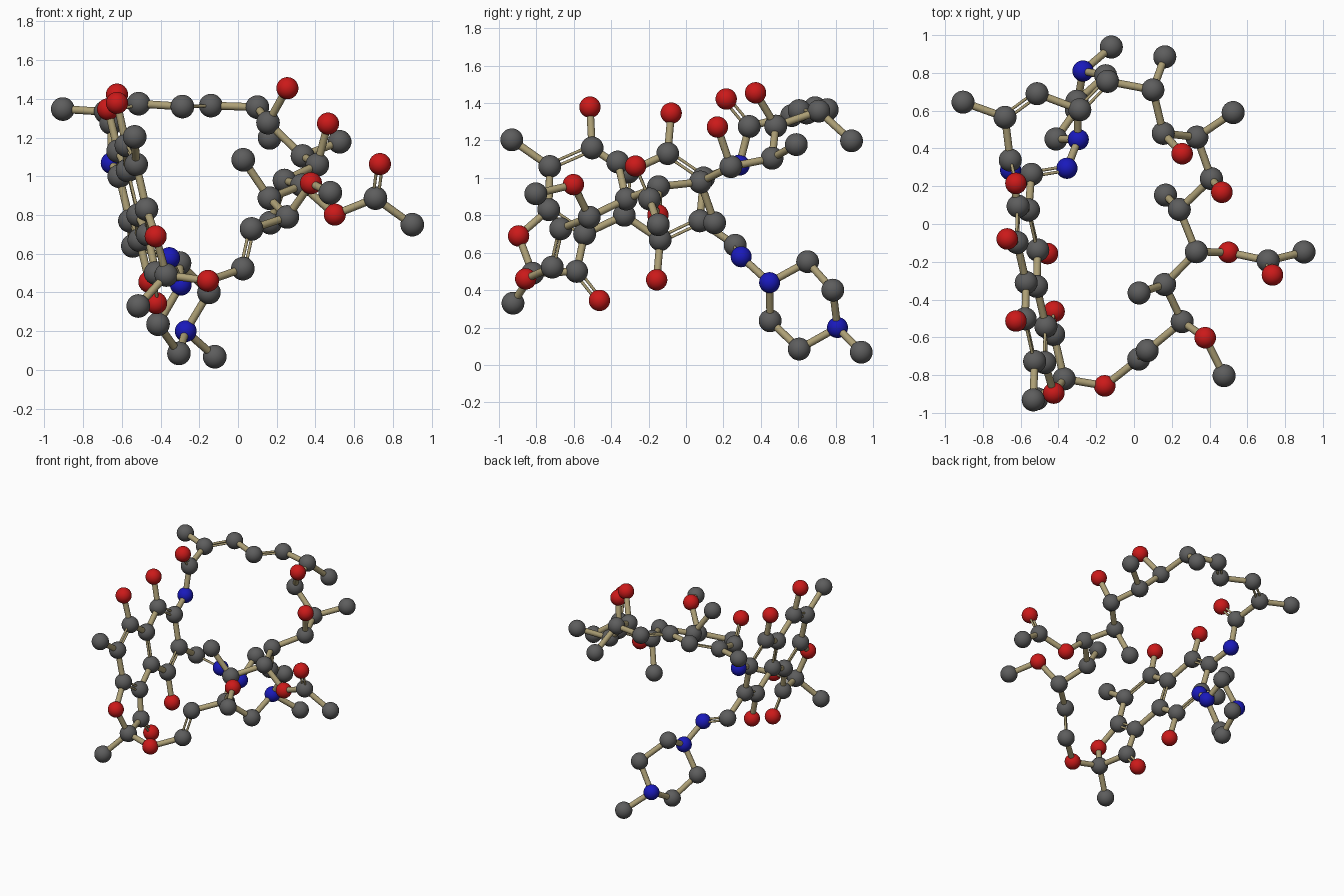
import bpy, bmesh
from mathutils import Vector

if "Cube" in bpy.data.objects:
    bpy.data.objects.remove(bpy.data.objects["Cube"])

RADIUS = {"C": 0.061, "O": 0.057, "N": 0.056}
NAME = {"C": "carbon_ball", "O": "oxygen_ball", "N": "nitrogen_ball"}
COLOUR = {"C": (0.11, 0.11, 0.11, 1), "O": (0.6, 0.01, 0.01, 1),
          "N": (0.01, 0.01, 0.5, 1), "stick": (0.42, 0.35, 0.18, 1)}


def material(name, colour):
    m = bpy.data.materials.new(name)
    m.diffuse_color = colour
    m.use_nodes = True
    m.node_tree.nodes["Principled BSDF"].inputs["Base Color"].default_value = m.diffuse_color
    return m


def make_mesh(name, mat, build):
    bm = bmesh.new()
    build(bm)
    for f in bm.faces:
        f.smooth = len(f.verts) < 5
    me = bpy.data.meshes.new(name)
    bm.to_mesh(me)
    bm.free()
    me.materials.append(mat)
    return me


def add(name, mesh):
    ob = bpy.data.objects.new(name, mesh)
    bpy.context.collection.objects.link(ob)
    return ob


# Fused double ring, laid out on a tilted hexagonal lattice
centre = Vector((-0.543, -0.32, 0.915))
across = Vector((-0.0215, 0.202, -0.015))
up = Vector((-0.0275, 0.01, 0.115))
lattice = {"C1": (0, 1), "C2": (0, -1), "C3": (1, 2), "C4": (2, 1), "C5": (2, -1),
           "C6": (1, -2), "C7": (-1, 2), "C8": (-2.07, 1), "C9": (-2, -1),
           "C10": (-1, -2), "O3": (1, 3.88), "O6": (1, -3.87),
           "O7": (-1.15, 3.88), "C11": (-3.13, 2.1)}
atoms = {k: centre + across * i + up * j for k, (i, j) in lattice.items()}

# Five-sided ring and its branches
atoms.update({
    "O20": (-.425, -.895, .69), "C21": (-.37, -.82, .49), "C22": (-.425, -.585, .5),
    "O22": (-.423, -.463, .345), "C23": (-.515, -.925, .33), "O24": (-.155, -.857, .46)})

# Long bridging chain, from the ether oxygen round to the amide
atoms.update({
    "C25": (.025, -.715, .523), "C26": (.07, -.67, .728), "C27": (.255, -.517, .79),
    "C28": (.162, -.32, .887), "C29": (.33, -.147, .953), "C30": (.24, .077, .978),
    "C31": (.41, .24, 1.06), "C32": (.333, .46, 1.105), "C33": (.155, .48, 1.277),
    "C34": (.1, .71, 1.357), "C35": (-.14, .755, 1.365), "C36": (-.287, .605, 1.36),
    "C37": (-.513, .69, 1.375), "C38": (-.683, .565, 1.333), "C39": (-.655, .338, 1.275),
    "N40": (-.653, .285, 1.068)})

# Side branches of the chain
atoms.update({
    "O27": (.377, -.602, .964), "C47": (.477, -.803, .915), "C48": (.027, -.365, 1.085),
    "O29": (.5, -.15, .802), "C49": (.71, -.195, .887), "O49": (.733, -.27, 1.063),
    "C59": (.9, -.148, .75), "C50": (.167, .153, .76), "O31": (.465, .168, 1.272),
    "C52": (.525, .59, 1.178), "O33": (.255, .372, 1.455), "C54": (.163, .885, 1.198),
    "C58": (-.905, .645, 1.347), "O39": (-.625, .215, 1.422)})

# Six-sided nitrogen ring on its arm
atoms.update({
    "C60": (-.543, .263, .64), "N61": (-.355, .295, .578), "N62": (-.295, .447, .44),
    "C63": (-.302, .65, .552), "C64": (-.15, .785, .4), "N65": (-.27, .81, .2),
    "C66": (-.305, .605, .085), "C67": (-.413, .45, .236), "C68": (-.12, .937, .068)})
atoms = {k: Vector(v) for k, v in atoms.items()}

# Sticks: "-" is a single bond, "=" a pair of thin ones
paths = [
    "C1=C2-C6=C5-C4=C3-C1-C7=C8-C9=C10-C2", "C3-O3", "C6-O6", "C7-O7", "C8-C11",
    "C9-O20-C21-C22-C10", "C22=O22", "C21-C23", "C21-O24-C25=C26-C27-C28-C29",
    "C29-C30-C31-C32-C33-C34-C35=C36-C37=C38-C39-N40-C4",
    "C27-O27-C47", "C28-C48", "C29-O29-C49=O49", "C49-C59", "C30-C50", "C31-O31",
    "C32-C52", "C33-O33", "C34-C54", "C38-C58", "C39=O39",
    "C5-C60=N61-N62-C63-C64-N65-C66-C67-N62", "N65-C68"]
bonds = []
for p in paths:
    names = p.replace("=", "-").split("-")
    kinds = [c for c in p if c in "-="]
    bonds += list(zip(names, names[1:], kinds))

# Balls
ball_mesh = {e: make_mesh(NAME[e], material(NAME[e], COLOUR[e]),
             lambda bm, r=r: bmesh.ops.create_uvsphere(bm, u_segments=32, v_segments=16, radius=r))
             for e, r in RADIUS.items()}
for k, pos in atoms.items():
    add(NAME[k[0]], ball_mesh[k[0]]).location = pos

# Sticks
stick_mesh = make_mesh("stick", material("stick", COLOUR["stick"]),
                       lambda bm: bmesh.ops.create_cone(bm, cap_ends=True, segments=16,
                                                        radius1=1, radius2=1, depth=1))


def stick(name, a, b, radius):
    ob = add(name, stick_mesh)
    ob.location = (a + b) / 2
    ob.rotation_mode = "QUATERNION"
    ob.rotation_quaternion = (b - a).to_track_quat("Z", "Y")
    ob.scale = (radius, radius, (b - a).length)


def side_direction(a, b):
    # sideways direction lying in the plane of a neighbouring bond
    d = (atoms[b] - atoms[a]).normalized()
    for p, q, _ in bonds:
        for s, t in ((p, q), (q, p)):
            if s in (a, b) and t not in (a, b):
                v = atoms[t] - atoms[s]
                return (v - d * v.dot(d)).normalized()


for a, b, kind in bonds:
    if kind == "-":
        stick("single_stick", atoms[a], atoms[b], 0.02)
    else:
        off = side_direction(a, b) * 0.0135
        for s in (-1, 1):
            stick("double_stick", atoms[a] + off * s, atoms[b] + off * s, 0.008)
